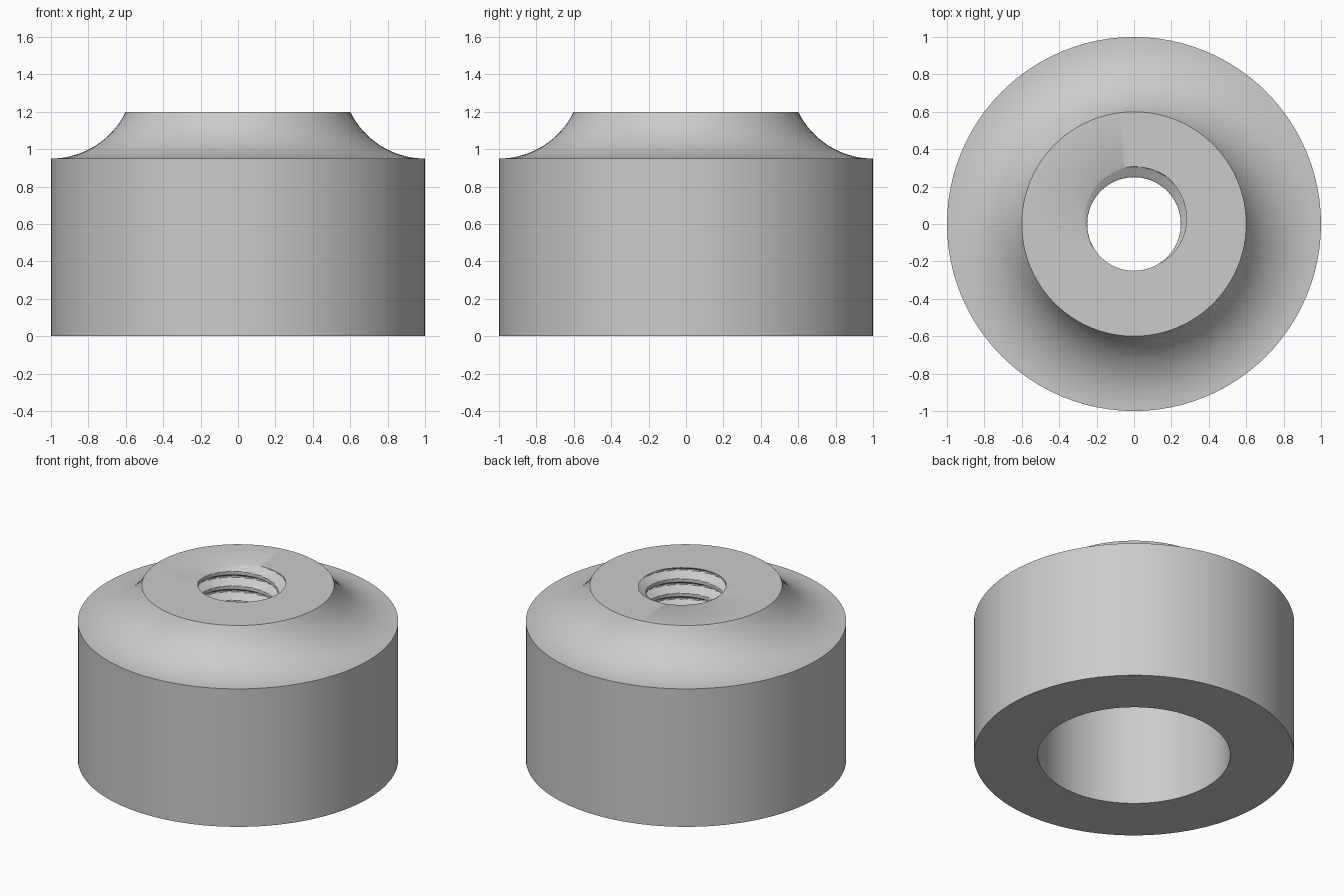
import bpy, bmesh
from math import sin, cos, pi, radians, asin

if "Cube" in bpy.data.objects:
    bpy.data.objects.remove(bpy.data.objects["Cube"])

SEGMENTS = 96
HEIGHT, SHOULDER, CEILING = 1.2, 0.95, 0.8
OUTER, NECK, CAVITY = 1.0, 0.6, 0.6
MINOR, MAJOR, PITCH, ROWS_PER_TURN = 0.25, 0.307, 0.1, 24
GROOVE_START = radians(78)


def thread_radius(angle, z):
    """Trapezoid groove winding up the bore as a right-hand helix."""
    turn = (angle - GROOVE_START) / (2 * pi) - (z - HEIGHT) / PITCH
    offset = abs((turn + 0.5) % 1 - 0.5)
    depth = 1 - (offset - 1 / 16) / (5 / 16)
    return MINOR + (MAJOR - MINOR) * min(1, max(0, depth))


# Fixed profile: cavity ceiling edge, cavity mouth, outer wall, concave shoulder
profile = [(CAVITY, CEILING), (CAVITY, 0), (OUTER, 0), (OUTER, SHOULDER)]
rise, run = HEIGHT - SHOULDER, OUTER - NECK
cove = (run ** 2 + rise ** 2) / (2 * rise)
sweep = asin(run / cove)
for i in range(1, 17):
    a = sweep * i / 16
    profile.append((OUTER - cove * sin(a), SHOULDER + cove * (1 - cos(a))))

# Bore rows run from the top rim down to the cavity ceiling
rows = round((HEIGHT - CEILING) / PITCH * ROWS_PER_TURN)
bore = [HEIGHT - i * PITCH / ROWS_PER_TURN for i in range(rows + 1)]

# Revolve the closed profile
bm = bmesh.new()
rings = []
for s in range(SEGMENTS):
    angle = 2 * pi * s / SEGMENTS
    section = profile + [(thread_radius(angle, z), z) for z in bore]
    rings.append([bm.verts.new((r * cos(angle), r * sin(angle), z)) for r, z in section])
for s in range(SEGMENTS):
    here, after = rings[s], rings[(s + 1) % SEGMENTS]
    for i in range(len(here)):
        j = (i + 1) % len(here)
        bm.faces.new((here[i], after[i], after[j], here[j]))
bmesh.ops.recalc_face_normals(bm, faces=bm.faces)
mesh = bpy.data.meshes.new("threaded_cap")
bm.to_mesh(mesh)
bm.free()

cap = bpy.data.objects.new("threaded_cap", mesh)
bpy.context.collection.objects.link(cap)

# Plain grey finish
grey = bpy.data.materials.new("light_grey")
grey.use_nodes = True
grey.diffuse_color = (0.6, 0.6, 0.6, 1)
grey.node_tree.nodes["Principled BSDF"].inputs["Base Color"].default_value = grey.diffuse_color
mesh.materials.append(grey)

bpy.context.view_layer.objects.active = cap
cap.select_set(True)
bpy.ops.object.shade_smooth_by_angle(angle=radians(30))
